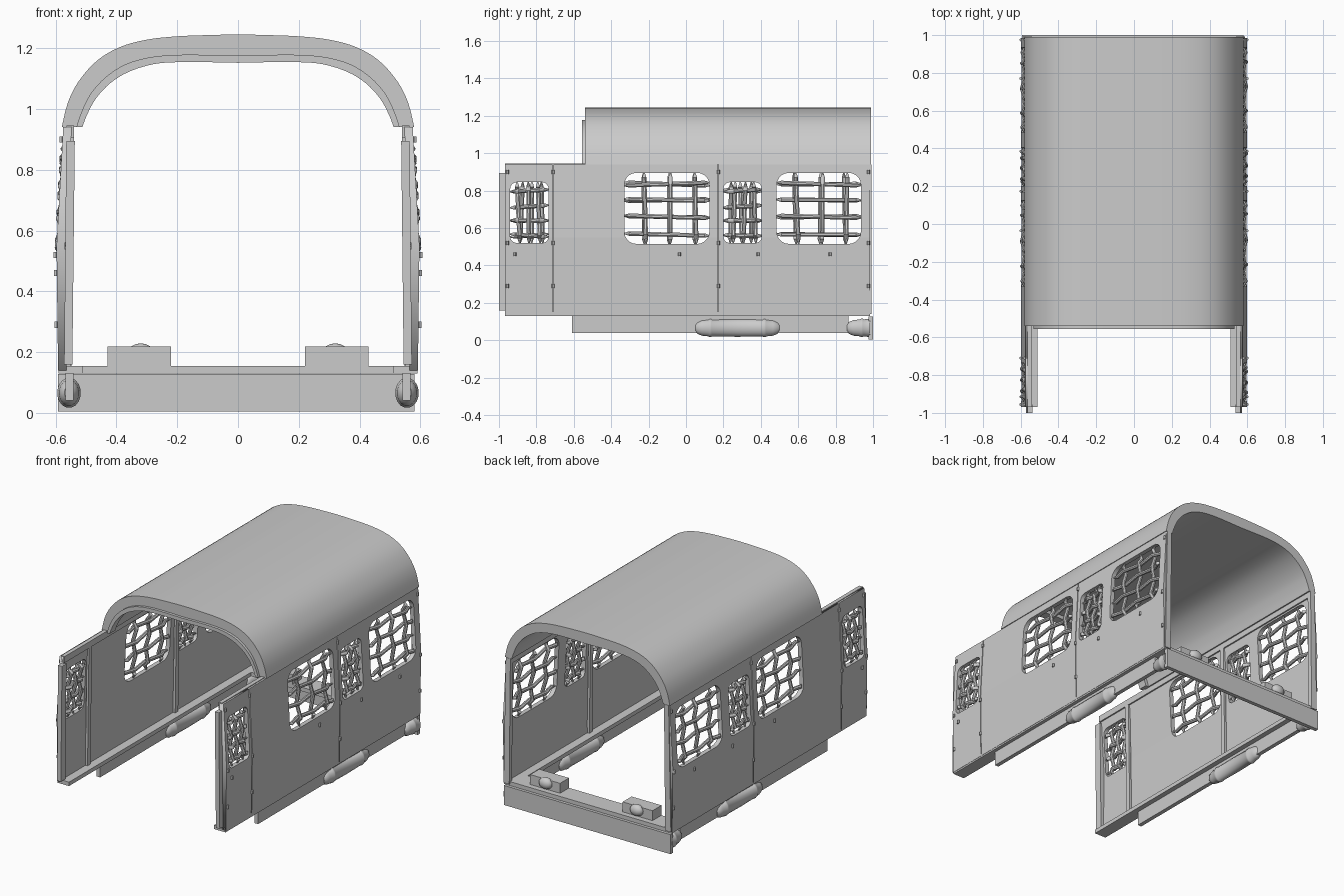
import bpy, bmesh, math, random
from mathutils import Vector

if "Cube" in bpy.data.objects:
    bpy.data.objects.remove(bpy.data.objects["Cube"])
random.seed(4)

grey = bpy.data.materials.new("light_grey")
grey.diffuse_color = (0.6, 0.6, 0.6, 1)
grey.use_nodes = True
grey.node_tree.nodes["Principled BSDF"].inputs["Base Color"].default_value = grey.diffuse_color


def finish(name, bm, smooth=False):
    bmesh.ops.remove_doubles(bm, verts=bm.verts, dist=1e-5)
    bmesh.ops.recalc_face_normals(bm, faces=bm.faces)
    me = bpy.data.meshes.new(name)
    bm.to_mesh(me)
    bm.free()
    me.materials.append(grey)
    ob = bpy.data.objects.new(name, me)
    bpy.context.collection.objects.link(ob)
    if smooth:
        bpy.ops.object.select_all(action='DESELECT')
        ob.select_set(True)
        bpy.context.view_layer.objects.active = ob
        bpy.ops.object.shade_smooth_by_angle(angle=math.radians(40))
    return ob


def prism(name, profile, y0, y1):
    """Extrude an xz outline along y."""
    bm = bmesh.new()
    a = [bm.verts.new((x, y0, z)) for x, z in profile]
    b = [bm.verts.new((x, y1, z)) for x, z in profile]
    n = len(a)
    bm.faces.new(a)
    bm.faces.new(b)
    for i in range(n):
        bm.faces.new((a[i], a[(i + 1) % n], b[(i + 1) % n], b[i]))
    return finish(name, bm)


def box(name, x0, x1, y0, y1, z0, z1):
    return prism(name, [(x0, z0), (x1, z0), (x1, z1), (x0, z1)], y0, y1)


def tube(bm, axis, pts, radii, sides=8):
    """Rings around the y or z axis; radii = (x radius, other radius)."""
    rings = []
    for p, (rx, ro) in zip(pts, radii):
        ring = []
        for k in range(sides):
            t = 2 * math.pi * (k + .5) / sides
            o = ro * math.sin(t)
            off = Vector((rx * math.cos(t), 0, o) if axis == 'y' else (rx * math.cos(t), o, 0))
            ring.append(bm.verts.new(Vector(p) + off))
        rings.append(ring)
    for r, q in zip(rings, rings[1:]):
        for k in range(sides):
            bm.faces.new((r[k], r[(k + 1) % sides], q[(k + 1) % sides], q[k]))
    bm.faces.new(rings[0])
    bm.faces.new(rings[-1])


def curve(pts, steps=4):
    """Catmull-Rom through a half outline, mirrored to a full arch."""
    full = pts + [(-x, z) for x, z in reversed(pts[:-1])]
    full = [Vector(p) for p in full]
    out = []
    for i in range(len(full) - 1):
        p1, p2 = full[i], full[i + 1]
        p0, p3 = full[max(i - 1, 0)], full[min(i + 2, len(full) - 1)]
        for s in range(steps):
            t = s / steps
            out.append(.5 * (2 * p1 + (p2 - p0) * t + (2 * p0 - 5 * p1 + 4 * p2 - p3) * t * t
                             + (3 * p1 - p0 - 3 * p2 + p3) * t ** 3))
    return out + [full[-1]]


def arch(name, outer, inner, y0, y1):
    bm = bmesh.new()
    rows = [[bm.verts.new((p.x, y, p.y)) for p in c]
            for c, y in ((outer, y0), (outer, y1), (inner, y1), (inner, y0))]
    for r in range(4):
        a, b = rows[r], rows[(r + 1) % 4]
        for i in range(len(a) - 1):
            bm.faces.new((a[i], a[i + 1], b[i + 1], b[i]))
    for i in (0, -1):
        bm.faces.new([r[i] for r in rows])
    return finish(name, bm, True)


# Roof shell and the lip set inside its front edge
outer = curve([(.58, .94), (.56, 1.02), (.525, 1.09), (.465, 1.158), (.39, 1.203),
               (.3, 1.228), (.2, 1.239), (.1, 1.243), (0, 1.245)])
middle = curve([(.532, .94), (.515, .99), (.485, 1.05), (.435, 1.105), (.37, 1.147),
                (.29, 1.17), (.2, 1.178), (.1, 1.178), (0, 1.176)])
inner = curve([(.512, .94), (.497, .98), (.467, 1.035), (.42, 1.085), (.36, 1.122),
               (.28, 1.147), (.2, 1.154), (.1, 1.154), (0, 1.152)])
arch("roof", outer, middle, -.54, .99)
arch("roof_front_lip", middle, inner, -.557, -.50)


def wall_x(z):
    """Outer face of the side wall at height z."""
    return .597 - .022 * (z - .55) / .39 if z > .55 else .592 + .005 * (z - .14) / .41


def rounded(y0, y1, z0, z1, r):
    pts = []
    for cy, cz, a in ((y1 - r, z1 - r, 0), (y0 + r, z1 - r, 90), (y0 + r, z0 + r, 180), (y1 - r, z0 + r, 270)):
        for k in range(6):
            t = math.radians(a + 18 * k)
            pts.append((cy + r * math.cos(t), cz + r * math.sin(t)))
    return pts


def panel(name, s, y0, y1, holes, thick=.028):
    """Flat sheet with rounded window holes, then leaned to the wall slope."""
    cu = bpy.data.curves.new(name, 'CURVE')
    cu.dimensions, cu.fill_mode, cu.extrude = '2D', 'BOTH', thick / 2
    for pts in [[(y0, .14), (y1, .14), (y1, .94), (y0, .94)]] + holes:
        sp = cu.splines.new('POLY')
        sp.points.add(len(pts) - 1)
        for p, c in zip(sp.points, pts):
            p.co = (c[0], c[1], 0, 1)
        sp.use_cyclic_u = True
    tmp = bpy.data.objects.new(name + "_tmp", cu)
    bpy.context.collection.objects.link(tmp)
    me = bpy.data.meshes.new_from_object(tmp.evaluated_get(bpy.context.evaluated_depsgraph_get()))
    bpy.data.objects.remove(tmp)
    bm = bmesh.new()
    bm.from_mesh(me)
    bpy.data.meshes.remove(me)
    bmesh.ops.remove_doubles(bm, verts=bm.verts, dist=1e-5)
    bmesh.ops.bisect_plane(bm, geom=bm.verts[:] + bm.edges[:] + bm.faces[:],
                           plane_co=(0, .55, 0), plane_no=(0, 1, 0))
    for v in bm.verts:
        u, h, w = v.co
        v.co = (s * (wall_x(h) - thick / 2 + w), u, h)
    finish(name, bm)


def lattice(name, s, win, ys, zs):
    """Woven bars with pointed ends filling one window."""
    y0, y1, z0, z1 = win
    bm = bmesh.new()
    for axis, lines, cross, a, b in (('z', ys, zs, z0, z1), ('y', zs, ys, y0, y1)):
        for i, c in enumerate(lines):
            lean = random.uniform(-.009, .009)
            stops = [a, a + .025] + sorted(cross) + [b - .025, b]
            pts, radii = [], []
            for j, t in enumerate(stops):
                d = c + lean * (2 * (t - a) / (b - a) - 1)
                y, z = (d, t) if axis == 'z' else (t, d)
                sign = (1 if axis == 'z' else -1) * (-1) ** (i + j)
                weave = 0 if j in (0, len(stops) - 1) else .011 * sign
                pts.append((s * (wall_x(z) - .016 + weave), y, z))
                radii.append((.004, .004) if j in (0, len(stops) - 1) else (.012, .0125))
            tube(bm, axis, pts, radii)
    finish(name, bm, True)


# window: extents, corner radius, upright bar places, cross bar places
small_z, big_z = (.56, .64, .715, .80), (.565, .66, .75, .835)
windows = {
    "front_small": ((-.94, -.735, .52, .845), .035, (-.89, -.835, -.78), small_z),
    "middle_large": ((-.33, .125, .515, .895), .065, (-.225, -.09, .045), big_z),
    "middle_small": ((.20, .405, .52, .845), .035, (.25, .305, .36), small_z),
    "rear_large": ((.485, .935, .515, .895), .065, (.585, .72, .85), big_z),
}
panels = {"front": (-.968, -.713, ["front_small"]), "middle": (-.708, .168, ["middle_large"]),
          "rear": (.173, .985, ["middle_small", "rear_large"])}

for s, side in ((1, "right"), (-1, "left")):
    # Side wall panels and woven window bars
    for n, (y0, y1, names) in panels.items():
        panel(f"{side}_{n}_wall_panel", s, y0, y1, [rounded(*windows[w][0], windows[w][1]) for w in names])
    for n, (win, r, ys, zs) in windows.items():
        shift = random.uniform(-.012, .012)
        lattice(f"{side}_{n}_window_bars", s, win, [y + shift for y in ys], zs)

    # Sill, top rail, corner posts and lower skirt
    box(f"{side}_floor_sill", s * .51, s * .59, -.968, .985, .13, .155)
    box(f"{side}_top_rail", s * .54, s * .565, -.968, .985, .905, .945)
    box(f"{side}_skirt", s * .542, s * .568, -.61, .87, .04, .13)
    prism(f"{side}_front_post", [(s * .545, .16), (s * .572, .16), (s * .565, .895), (s * .537, .895)], -1, -.955)
    prism(f"{side}_rear_post", [(s * .548, .14), (s * .588, .14), (s * .572, .94), (s * .54, .94)], .965, .992)

    # Inner strips covering the panel seams
    for k, y in enumerate((-.71, .17)):
        prism(f"{side}_seam_strip_{k}", [(s * .55, .155), (s * .566, .155), (s * .553, .91), (s * .54, .91)],
              y - .015, y + .015)

    # Bolts on the outer face
    bm = bmesh.new()
    spots = [(y, z) for y in (-.955, -.71, .173, .975) for z in (.29, .52, .90)]
    spots += [(y, .46) for y in (-.915, -.035, .385, .77)]
    for y, z in spots:
        cx = s * (wall_x(z) + .002)
        tube(bm, 'z', [(cx, y, z - .01), (cx, y, z + .01)], [(.009, .008)] * 2, 6)
    finish(f"{side}_wall_bolts", bm)

    # Fenders: ribbed capsule under the middle, half capsule at the rear corner
    shape = [(0, .4), (.012, .66), (.035, .85), (.07, .92), (.075, 1), (.085, 1), (.09, .93), (.225, .97)]
    shape += [(.45 - d, r) for d, r in reversed(shape[:-1])]
    bm = bmesh.new()
    tube(bm, 'y', [(s * .556, .05 + d, .066) for d, r in shape], [(.039 * r, .05 * r) for d, r in shape], 16)
    finish(f"{side}_side_fender", bm, True)
    bm = bmesh.new()
    tube(bm, 'y', [(s * .556, .86 + d, .066) for d, r in shape[:7]] + [(s * .556, .985, .066)],
         [(.039 * r, .05 * r) for d, r in shape[:7]] + [(.039, .05)], 16)
    finish(f"{side}_rear_fender", bm, True)

    # Lamp housing on the rear deck with a domed lamp
    prism(f"{side}_lamp_housing", [(s * .22, .15), (s * .43, .15), (s * .43, .218), (s * .22, .218)], .86, .95)
    bm = bmesh.new()
    bmesh.ops.create_uvsphere(bm, u_segments=16, v_segments=8, radius=1)
    for v in bm.verts:
        v.co = (s * .32 + v.co.x * .045, .95 + v.co.y * .03, .193 + v.co.z * .036)
    finish(f"{side}_lamp", bm, True)

# Rear deck and beam
box("rear_deck", -.59, .59, .86, .985, .13, .155)
box("rear_beam", -.592, .58, .975, 1, .004, .128)
